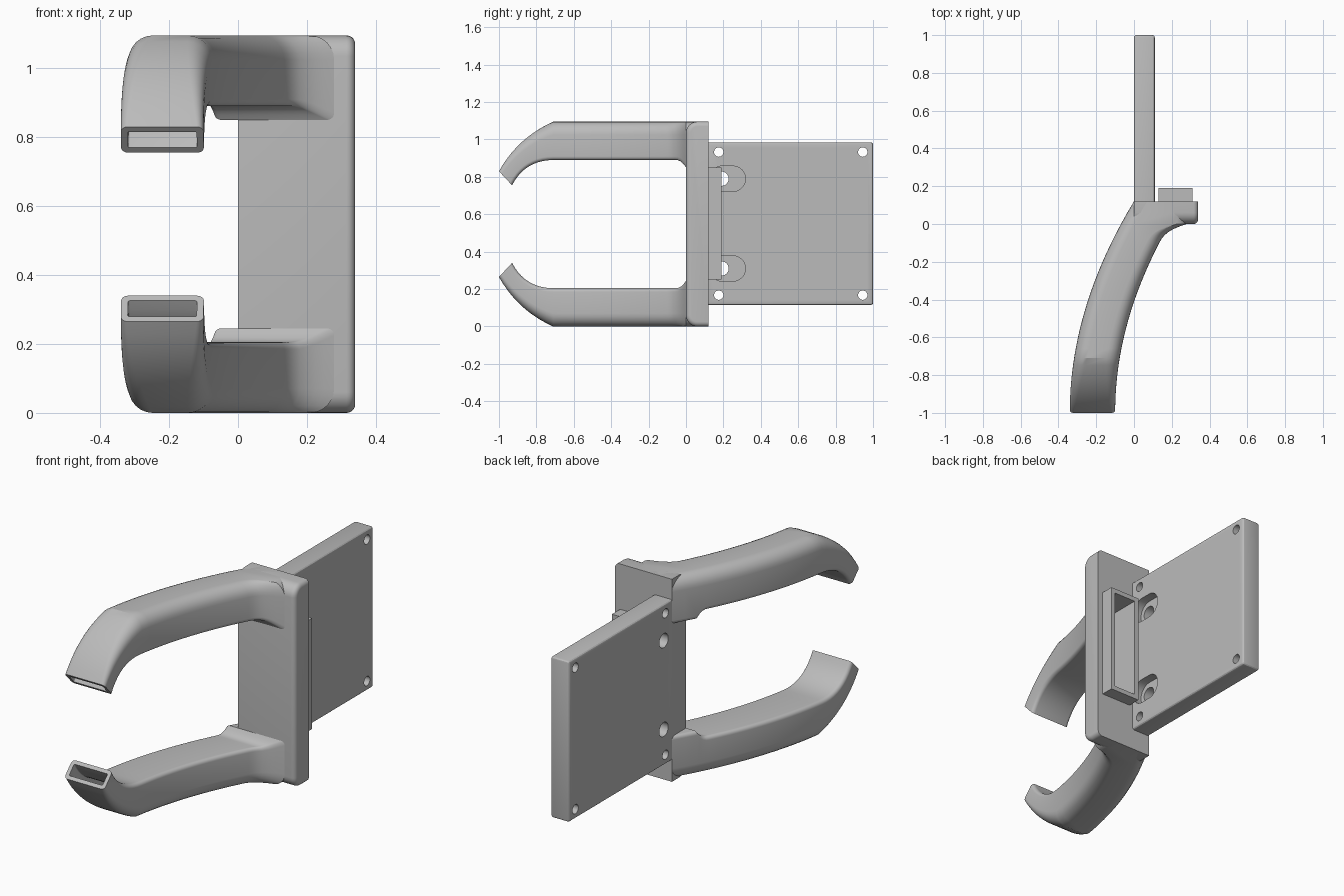
import bpy, bmesh, math
from mathutils import Vector, Matrix

if "Cube" in bpy.data.objects:
    bpy.data.objects.remove(bpy.data.objects["Cube"], do_unlink=True)

HEIGHT = 1.095

grey = bpy.data.materials.new("plain_grey")
grey.use_nodes = True
grey.diffuse_color = (0.5, 0.5, 0.5, 1)
grey.node_tree.nodes["Principled BSDF"].inputs["Base Color"].default_value = (0.5, 0.5, 0.5, 1)


def finish(name, bm):
    bmesh.ops.recalc_face_normals(bm, faces=bm.faces)
    mesh = bpy.data.meshes.new(name)
    bm.to_mesh(mesh)
    bm.free()
    mesh.materials.append(grey)
    obj = bpy.data.objects.new(name, mesh)
    bpy.context.collection.objects.link(obj)
    return obj


def activate(obj):
    bpy.ops.object.select_all(action='DESELECT')
    obj.select_set(True)
    bpy.context.view_layer.objects.active = obj


def smooth(obj, degrees=25):
    activate(obj)
    bpy.ops.object.shade_smooth_by_angle(angle=math.radians(degrees))


def box_mesh(lo, hi):
    bm = bmesh.new()
    lo, hi = Vector(lo), Vector(hi)
    place = Matrix.Translation((lo + hi) / 2) @ Matrix.Diagonal((*(hi - lo), 1))
    bmesh.ops.create_cube(bm, size=1, matrix=place)
    return bm


def bevel(bm, rule, width, segments=5):
    edges = [e for e in bm.edges if rule(*[v.co for v in e.verts])]
    bmesh.ops.bevel(bm, geom=edges, offset=width, segments=segments,
                    profile=0.5, affect='EDGES', clamp_overlap=True)


def cut(obj, cutter):
    cutter.hide_render = True
    mod = obj.modifiers.new("cut", 'BOOLEAN')
    mod.operation, mod.solver, mod.object = 'DIFFERENCE', 'EXACT', cutter
    activate(obj)
    bpy.ops.object.modifier_apply(modifier=mod.name)


def discard(obj):
    bpy.data.objects.remove(obj, do_unlink=True)


# Arms: hollow curved ducts whose ends hook toward each other
def left_edge(y):
    return -0.34 + 0.271 * (y + 1) ** 2


def right_edge(y):
    flare = min(max((y + 0.1) / 0.1, 0), 1)
    return -0.1 + 0.289 * (min(y, 0) + 1) ** 2 + 0.09 * flare ** 3


def bezier(a, b, c, t):
    return Vector(a) * (1 - t) ** 2 + Vector(b) * 2 * t * (1 - t) + Vector(c) * t * t


def stations():
    ys = [0.119, 0.06, 0, -0.01, -0.02, -0.03, -0.045, -0.06, -0.08, -0.1]
    ys += [-0.1 - 0.61 * i / 12 for i in range(1, 12)]
    for y in ys:
        fillet = min(max((y + 0.05) / 0.05, 0), 1)
        yield Vector((y, HEIGHT)), Vector((y, 0.89 - 0.04 * fillet ** 2)), 0.07
    for i in range(11):
        t = i / 10
        yield (bezier((-0.71, HEIGHT), (-0.9, 1.01), (-1, 0.83), t),
               bezier((-0.71, 0.89), (-0.86, 0.89), (-0.93, 0.755), t),
               0.07 - 0.05 * t)


def section(bm, outer, inner, radius, inset, flip):
    depth = (outer - inner).length
    mid_y = (outer.x + inner.x) / 2
    half = (right_edge(mid_y) - left_edge(mid_y)) / 2 - inset
    ring = []
    corners = ((1, 1, radius), (-1, 1, radius), (-1, -1, 0.02), (1, -1, 0.02))
    for k, (sx, sv, r) in enumerate(corners):
        r = max(r - inset, 0.005)
        for j in range(7):
            a = math.pi / 2 * (k + j / 6)
            u = sx * (half - r) + r * math.cos(a)
            v = sv * (depth / 2 - inset - r) + r * math.sin(a)
            p = inner + (outer - inner) * (0.5 + v / depth)
            x = (left_edge(p.x) + right_edge(p.x)) / 2 + u
            ring.append(bm.verts.new((x, p.x, HEIGHT - p.y if flip else p.y)))
    return ring


def bridge(bm, a, b):
    for i in range(len(a)):
        j = (i + 1) % len(a)
        bm.faces.new((a[i], a[j], b[j], b[i]))


def arm(name, flip):
    bm = bmesh.new()
    rows = list(stations())
    skin = [section(bm, *row, 0, flip) for row in rows]
    duct = [section(bm, *row, 0.02, flip) for row in rows[2:]]
    loops = skin + duct[::-1]
    for a, b in zip(loops, loops[1:]):
        bridge(bm, a, b)
    bm.faces.new(loops[0])
    bm.faces.new(loops[-1])
    smooth(finish(name, bm))


arm("upper_arm", False)
arm("lower_arm", True)

# Mounting block with rounded front
bm = box_mesh((0, 0, 0), (0.34, 0.12, HEIGHT))
bevel(bm, lambda a, b: max(a.y, b.y) < 0.001 and abs(a.z - b.z) < 0.001, 0.06, 7)
bevel(bm, lambda a, b: min(a.x, b.x) > 0.339 and min(a.y, b.y) < 0.119, 0.025)
block = finish("mounting_block", bm)

# Rectangular duct inlet on the back of the block
inlet = finish("duct_inlet", box_mesh((0.13, 0.11, 0.25), (0.31, 0.19, 0.85)))
cavity = finish("inlet_cutter", box_mesh((0.155, 0.03, 0.275), (0.285, 0.3, 0.825)))
cut(block, cavity)
cut(inlet, cavity)
discard(cavity)
smooth(block)

# Flat mounting plate with softened outer edges
bm = box_mesh((0, 0.115, 0.115), (0.11, 1, 0.985))
bevel(bm, lambda a, b: max(a.y, b.y) > 0.12, 0.012, 3)
plate = finish("mounting_plate", bm)


def drill(y, z, radius, x0=-0.1, x1=0.2, stretch=0):
    bm = bmesh.new()
    place = Matrix.Translation(((x0 + x1) / 2, y, z)) @ Matrix.Rotation(math.pi / 2, 4, 'Y')
    bmesh.ops.create_cone(bm, cap_ends=True, segments=32, radius1=radius, radius2=radius,
                          depth=x1 - x0, matrix=place)
    for v in bm.verts:
        if v.co.y > y + 0.001:
            v.co.y += stretch
    cutter = finish("hole_cutter", bm)
    cut(plate, cutter)
    discard(cutter)


# Corner holes, then screw holes with slotted recesses
for side in (-1, 1):
    for y in (0.175, 0.945):
        drill(y, 0.55 + side * 0.3825, 0.025)
    z = 0.55 + side * 0.24
    drill(0.195, z, 0.068, x0=0.06, stretch=0.055)
    drill(0.19, z, 0.038)
smooth(plate)
bpy.ops.object.select_all(action='DESELECT')
